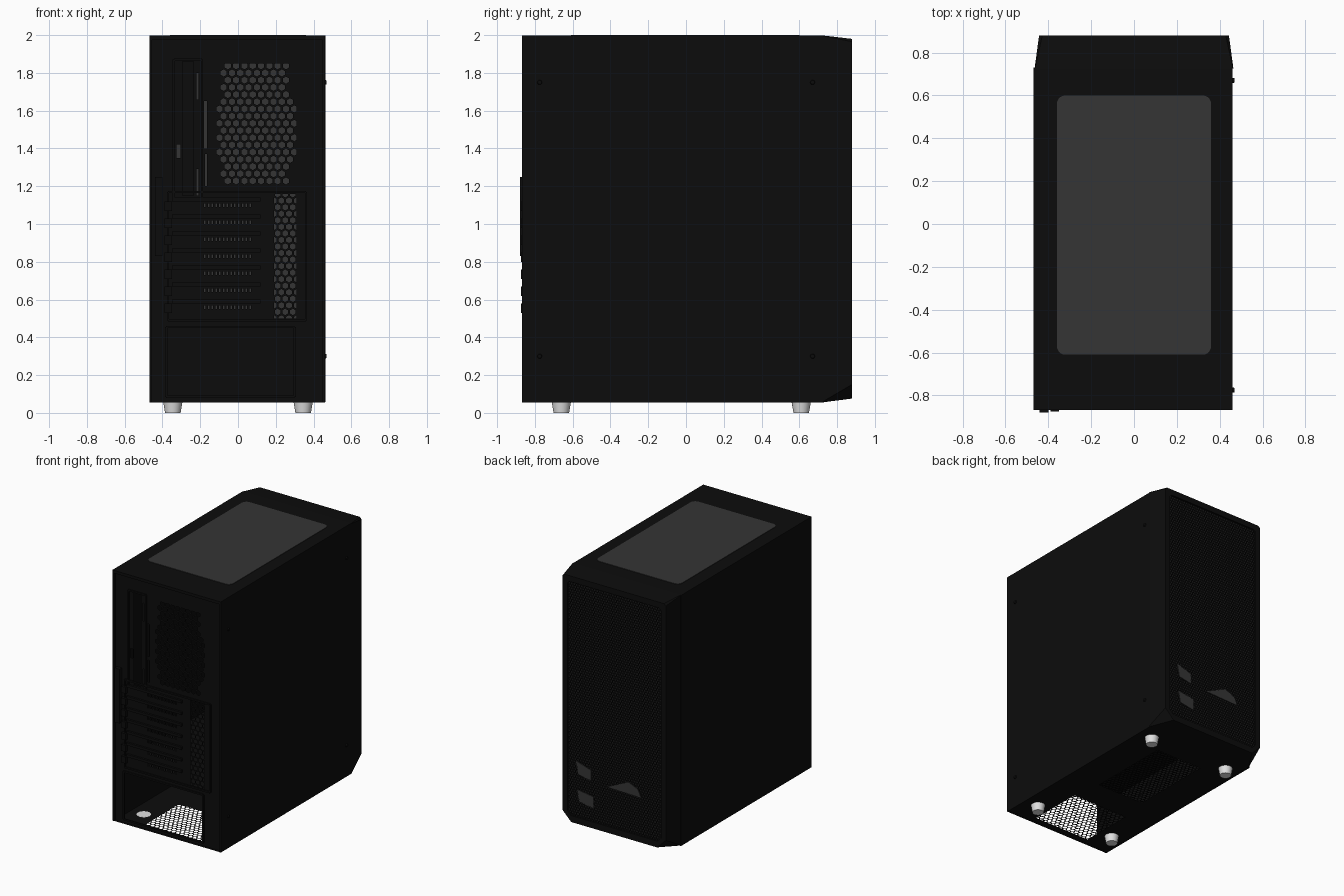
import bpy, bmesh, math
from mathutils import Vector

if "Cube" in bpy.data.objects:
    bpy.data.objects.remove(bpy.data.objects["Cube"])


def material(name, value):
    m = bpy.data.materials.new(name)
    m.use_nodes = True
    color = (value, value, value, 1)
    m.diffuse_color = color
    bsdf = m.node_tree.nodes["Principled BSDF"]
    bsdf.inputs["Base Color"].default_value = color
    bsdf.inputs["Roughness"].default_value = 0.8
    return m


BLACK = material("black", 0.0038)
CHARCOAL = material("charcoal", 0.009)
GREY = material("grey", 0.035)
WHITE = material("off white", 0.75)


def finish(name, bm, mat):
    bmesh.ops.remove_doubles(bm, verts=bm.verts, dist=0.0002)
    bmesh.ops.recalc_face_normals(bm, faces=bm.faces)
    mesh = bpy.data.meshes.new(name)
    bm.to_mesh(mesh)
    bm.free()
    mesh.materials.append(mat)
    ob = bpy.data.objects.new(name, mesh)
    bpy.context.collection.objects.link(ob)
    return ob


def box(name, x, y, z, mat=BLACK):
    bm = bmesh.new()
    bmesh.ops.create_cube(bm, size=1)
    for v in bm.verts:
        v.co = Vector((a[0] if c < 0 else a[1]) for c, a in zip(v.co, (x, y, z)))
    return finish(name, bm, mat)


def cylinder(name, center, r1, r2, depth, axis, mat):
    bm = bmesh.new()
    bmesh.ops.create_cone(bm, cap_ends=True, segments=24, radius1=r1, radius2=r2, depth=depth)
    rot = Vector((0, 0, 1)).rotation_difference(Vector(axis)).to_matrix()
    for v in bm.verts:
        v.co = rot @ v.co + Vector(center)
    ob = finish(name, bm, mat)
    for f in ob.data.polygons:
        f.use_smooth = len(f.vertices) == 4
    return ob


def prism(name, outline, place, thickness, mat):
    """Thin plate: outline in (u, v), place(u, v, depth) maps to space."""
    bm = bmesh.new()
    rings = [[bm.verts.new(place(u, v, d)) for u, v in outline] for d in (0, thickness)]
    for ring in rings:
        bm.faces.new(ring)
    for i in range(len(outline)):
        j = (i + 1) % len(outline)
        bm.faces.new((rings[0][i], rings[0][j], rings[1][j], rings[1][i]))
    return finish(name, bm, mat)


def pierced_panel(name, area, openings, place):
    """Flat sheet split on a grid, leaving out the rectangular openings."""
    bm = bmesh.new()
    us = sorted({area[0], area[1]} | {u for o in openings for u in o[:2]})
    vs = sorted({area[2], area[3]} | {v for o in openings for v in o[2:]})
    for a, b in zip(us, us[1:]):
        for c, d in zip(vs, vs[1:]):
            mu, mv = (a + b) / 2, (c + d) / 2
            if any(o[0] < mu < o[1] and o[2] < mv < o[3] for o in openings):
                continue
            bm.faces.new([bm.verts.new(place(u, v)) for u, v in ((a, c), (b, c), (b, d), (a, d))])
    return finish(name, bm, BLACK)


def honeycomb(name, area, pitch, hole, place, has_hole=lambda u, v: True):
    """Hexagon cells with hexagonal holes where the rule allows them."""
    bm = bmesh.new()
    outer = pitch / math.sqrt(3)
    spokes = [(math.sin(k * math.pi / 3), math.cos(k * math.pi / 3)) for k in range(6)]
    rows = int((area[3] - area[2]) / (outer * 1.5)) + 1
    cols = int((area[1] - area[0]) / pitch) + 1
    for r in range(rows + 1):
        for c in range(cols + 1):
            u = area[0] + (c + 0.5 * (r % 2)) * pitch
            v = area[2] + r * outer * 1.5
            if u > area[1] + pitch / 2 or v > area[3] + outer / 2:
                continue
            rim = [bm.verts.new(place(u + s * outer, v + t * outer)) for s, t in spokes]
            if not has_hole(u, v):
                bm.faces.new(rim)
                continue
            q = outer * hole
            inner = [bm.verts.new(place(u + s * q, v + t * q)) for s, t in spokes]
            for k in range(6):
                n = (k + 1) % 6
                bm.faces.new((rim[k], rim[n], inner[n], inner[k]))
    return finish(name, bm, BLACK)


# Outer panels
box("right_side_panel", (-0.468, -0.455), (-0.868, 0.73), (0.056, 1.997))
box("left_side_panel", (0.448, 0.46), (-0.868, 0.73), (0.056, 1.997))
box("top_panel", (-0.46, 0.455), (-0.868, 0.73), (1.975, 1.997))

# Top dust filter with rounded corners
corners = []
for sx, sy, start in ((1, 1, 0), (-1, 1, 90), (-1, -1, 180), (1, -1, 270)):
    for k in range(6):
        a = math.radians(start + k * 18)
        corners.append((sx * 0.32 + 0.04 * math.cos(a), sy * 0.565 - 0.005 + 0.04 * math.sin(a)))
prism("top_dust_filter", corners, lambda u, v, d: (u, v, 1.996 + d), 0.005, GREY)

# Bottom panel with two vents
bottom_vents = [(-0.24, 0.24, -0.81, -0.38), (-0.2, 0.2, -0.15, 0.5)]
pierced_panel("bottom_panel", (-0.46, 0.455, -0.868, 0.73), bottom_vents, lambda u, v: (u, v, 0.057))
honeycomb("power_supply_vent", bottom_vents[0], 0.036, 0.76, lambda u, v: (u, v, 0.059))
honeycomb("drive_vent", bottom_vents[1], 0.03, 0.7, lambda u, v: (u, v, 0.059))

# Tapered bezel around the mesh end
def octagon(w, z0, z1, low, high):
    return [(-w + low, z0), (w - low, z0), (w, z0 + low), (w, z1 - high),
            (w - high, z1), (-w + high, z1), (-w, z1 - high), (-w, z0 + low)]


bm = bmesh.new()
loops = [[bm.verts.new((x, y, z)) for x, z in octagon(*shape)] for y, shape in (
    (0.725, (0.464, 0.056, 1.998, 0.004, 0.002)),
    (0.88, (0.443, 0.076, 1.98, 0.075, 0.015)),
    (0.88, (0.4, 0.125, 1.935, 0.03, 0.015)),
    (0.865, (0.4, 0.125, 1.935, 0.03, 0.015)))]
for a, b in zip(loops, loops[1:]):
    for i in range(8):
        j = (i + 1) % 8
        bm.faces.new((a[i], a[j], b[j], b[i]))
finish("intake_bezel", bm, BLACK)
honeycomb("intake_mesh", (-0.4, 0.4, 0.13, 1.93), 0.022, 0.62, lambda u, v: (u, 0.872, v))
box("intake_filter", (-0.415, 0.415), (0.855, 0.862), (0.12, 1.94), CHARCOAL)

# Pale patches at the foot of the mesh
patches = [[(0.33, 0.56), (0.2, 0.52), (0.2, 0.44), (0.31, 0.46)],
           [(0.32, 0.34), (0.18, 0.32), (0.18, 0.23), (0.3, 0.25)],
           [(0.06, 0.43), (-0.12, 0.515), (-0.2, 0.48), (-0.23, 0.42)]]
for i, patch in enumerate(patches):
    prism(f"intake_patch_{i + 1}", patch, lambda u, v, d: (u, 0.872 + d, v), 0.005, GREY)

# Connector end: sheet with openings
fan_area = (-0.12, 0.31, 1.19, 1.85)
slot_area = (0.19, 0.31, 0.5, 1.16)
openings = [fan_area, slot_area, (-0.38, 0.3, 0.085, 0.455), (-0.295, -0.235, 1.15, 1.86),
            (-0.22, -0.21, 1.66, 1.8), (-0.22, -0.21, 1.15, 1.29), (-0.18, -0.165, 1.4, 1.65),
            (-0.175, -0.165, 1.2, 1.37), (-0.325, -0.305, 1.35, 1.42)]
slots = [0.55 + 0.09 * i for i in range(7)]
for z in slots:
    for k in range(13):
        x = -0.18 + 0.02 * k
        openings.append((x, x + 0.008, z, z + 0.018))
pierced_panel("connector_panel", (-0.46, 0.455, 0.056, 1.98), openings, lambda u, v: (u, -0.85, v))


def fan_rule(u, v):
    if -0.115 < u < -0.085:
        return 1.36 < v < 1.67
    return 1.2 < v < 1.84 and u < (0.31 if 1.32 < v < 1.68 else 0.26) and u > -0.12


honeycomb("fan_vent", fan_area, 0.044, 0.74, lambda u, v: (u, -0.848, v), fan_rule)
honeycomb("side_slot_vent", slot_area, 0.04, 0.74, lambda u, v: (u, -0.848, v))

# Expansion slot ribs, slot bracket and opening rims
for i, z in enumerate(slots):
    box(f"slot_cover_rib_{i + 1}", (-0.35, 0.12), (-0.866, -0.85), (z + 0.03, z + 0.05))
    box(f"slot_cover_tab_{i + 1}", (-0.39, -0.35), (-0.874, -0.85), (z - 0.02, z + 0.03))
box("slot_bracket", (-0.44, -0.4), (-0.88, -0.85), (0.83, 1.25))
for name, x0, x1, z0, z1 in (("power_supply", -0.38, 0.3, 0.085, 0.455),
                             ("connector", -0.34, -0.19, 1.13, 1.87),
                             ("expansion", -0.37, 0.36, 0.49, 1.17)):
    for k, x in enumerate((x0, x1)):
        box(f"{name}_rim_side_{k + 1}", (x - 0.006, x + 0.006), (-0.86, -0.85), (z0, z1))
    for k, z in enumerate((z0, z1)):
        box(f"{name}_rim_end_{k + 1}", (x0, x1), (-0.86, -0.85), (z - 0.006, z + 0.006))

# Interior: dark shroud and tray, grey far wall behind the vents
box("power_supply_shroud", (-0.455, 0.448), (-0.845, 0.72), (0.47, 0.48))
box("connector_recess", (-0.298, -0.23), (-0.76, -0.75), (1.12, 1.9))
box("inner_wall_grey", (-0.4, 0.44), (0.69, 0.7), (0.48, 1.97), GREY)
box("inner_wall_dark", (-0.455, 0.448), (0.705, 0.715), (0.06, 1.97))

# Feet and side screws
for x in (-0.345, 0.345):
    for y in (-0.66, 0.61):
        cylinder(f"foot_{'left' if x > 0 else 'right'}_{'front' if y < 0 else 'back'}",
                 (x, y, 0.029), 0.041, 0.051, 0.058, (0, 0, 1), WHITE)
for i, y in enumerate((-0.775, 0.67)):
    for z in (0.3, 1.75):
        cylinder(f"side_screw_{i + 1}", (0.462, y, z), 0.014, 0.01, 0.014, (1, 0, 0), BLACK)
